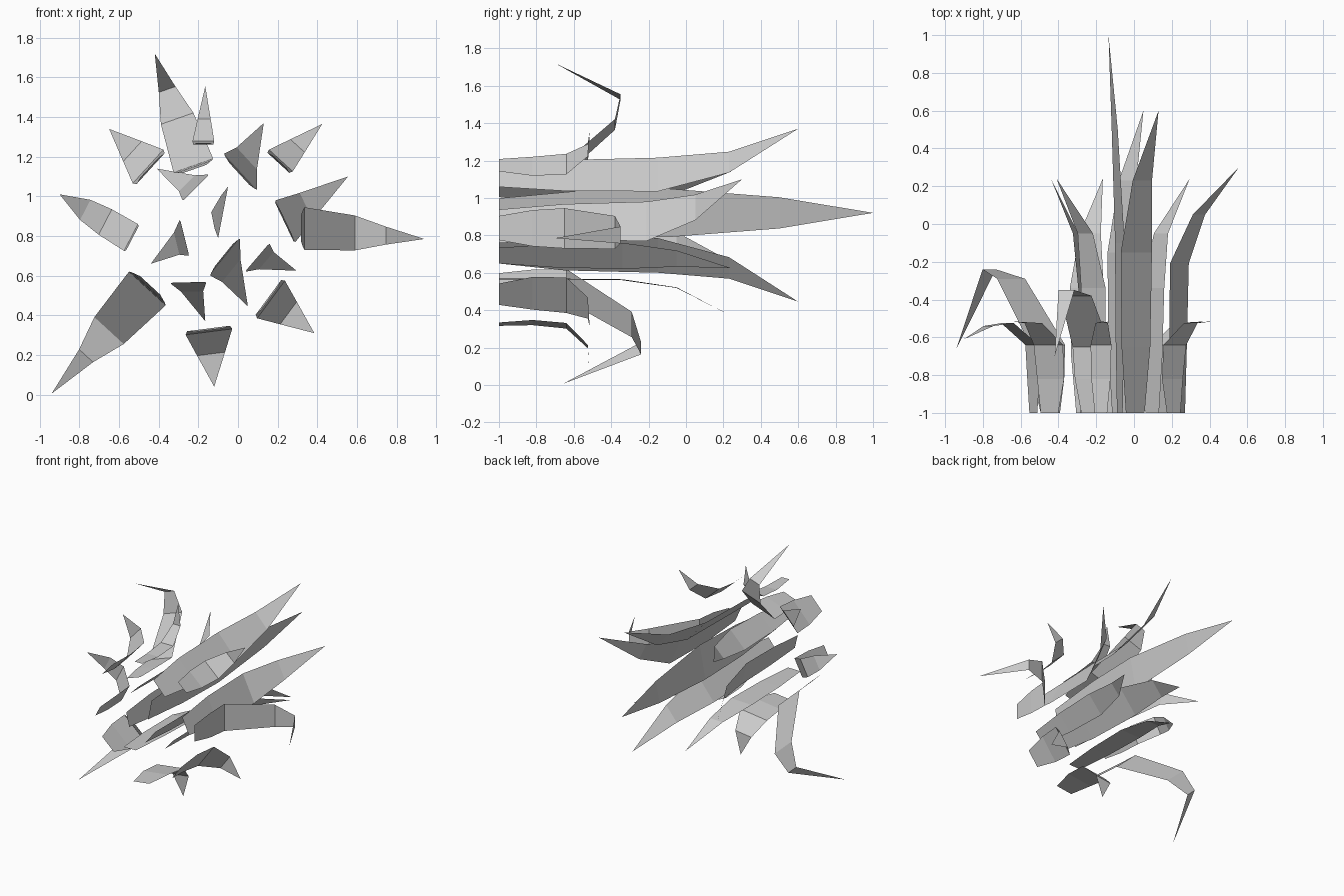
import bpy
from mathutils import Vector

if "Cube" in bpy.data.objects:
    bpy.data.objects.remove(bpy.data.objects["Cube"])

# Blade profiles: rows of (y, fraction from wide edge to tip, width fraction)
OUTER = [(-1, -.03, .6), (-.82, -.01, .9), (-.65, 0, 1), (-.38, .42, .82), (-.35, .68, .42), (-.7, 1, 0)]
OUTER_LONG = [(-1, -.03, .55), (-.82, -.01, .9), (-.64, 0, 1), (-.29, .4, .8), (-.24, .64, .38), (-.66, 1, 0)]
HOOK = [(-1, 0, .6), (-.82, -.03, .92), (-.64, .03, 1), (-.525, .42, .6), (-.515, 1, 0)]
HOOK_LONG = [(-1, -.02, .6), (-.82, -.02, .92), (-.64, 0, 1), (-.525, .36, .95), (-.54, .64, .75), (-.61, 1, 0)]
INNER = [(-1, -.02, .6), (-.7, -.02, .9), (-.34, 0, 1), (-.05, .22, .62), (.24, 1, 0)]
INNER_SIDE = [(-1, 0, .6), (-.65, -.02, .92), (-.21, 0, 1), (.05, .33, .65), (.3, 1, 0)]
TALL = [(-1, -.05, .6), (-.65, -.02, .92), (-.15, 0, 1), (.23, .27, .62), (.6, 1, 0)]
SPEAR = [(-1, 0, .6), (-.55, 0, .92), (-.1, 0, 1), (.5, .45, .64), (1, 1, 0)]


def blade(name, profile, a, b, tip):
    """Loft a strip: a, b are the (x, z) ends of the wide edge."""
    a, b, tip = Vector(a), Vector(b), Vector(tip)
    mid, half = (a + b) / 2, (b - a) / 2
    verts, faces = [], []
    for y, f, w in profile[:-1]:
        c = mid.lerp(tip, f) if f >= 0 else mid + (tip - mid) * f
        for s in (-1, 1):
            p = c + half * (w * s)
            verts.append((p.x, y, p.y))
    n = len(profile) - 1
    for i in range(n - 1):
        faces.append((2 * i, 2 * i + 1, 2 * i + 3, 2 * i + 2))
    verts.append((tip.x, profile[-1][0], tip.y))
    faces.append((2 * n - 2, 2 * n - 1, 2 * n))
    me = bpy.data.meshes.new(name)
    me.from_pydata(verts, [], faces)
    me.update()
    ob = bpy.data.objects.new(name, me)
    bpy.context.collection.objects.link(ob)


# Drooping outer leaves
blade("outer_leaf_right", OUTER, (.335, .73), (.335, .945), (.94, .785))
blade("outer_leaf_top", OUTER, (-.325, 1.12), (-.125, 1.19), (-.42, 1.72))
blade("outer_leaf_left", OUTER_LONG, (-.55, .62), (-.365, .45), (-.94, .005))

# Short hooked leaves
blade("hook_leaf_upper_left", HOOK, (-.37, 1.23), (-.525, 1.06), (-.65, 1.34))
blade("hook_leaf_left", HOOK_LONG, (-.505, .86), (-.575, .725), (-.9, 1.01))
blade("hook_leaf_upper_right", HOOK, (.15, 1.23), (.27, 1.12), (.425, 1.365))
blade("hook_leaf_lower_right", HOOK, (.23, .58), (.09, .39), (.385, .31))
blade("hook_leaf_bottom", HOOK, (-.265, .31), (-.03, .34), (-.12, .04))
blade("hook_leaf_top", HOOK, (-.23, 1.27), (-.12, 1.27), (-.165, 1.555))

# Upright inner leaves
blade("inner_leaf_right", INNER, (.04, .62), (.16, .76), (.295, .625))
blade("inner_leaf_bottom", INNER, (-.34, .56), (-.16, .565), (-.165, .37))
blade("inner_leaf_left", INNER, (-.295, .88), (-.25, .70), (-.44, .66))
blade("inner_leaf_upper_left", INNER, (-.28, .98), (-.15, 1.11), (-.41, 1.14))
blade("inner_leaf_side", INNER_SIDE, (.19, .98), (.29, .77), (.555, 1.1))

# Tall leaves and central spear
blade("tall_leaf_upper", TALL, (-.07, 1.215), (.095, 1.035), (.13, 1.37))
blade("tall_leaf_lower", TALL, (.01, .785), (-.14, .60), (.05, .445))
blade("central_spear", SPEAR, (-.05, 1.05), (-.1, .79), (-.135, .92))
